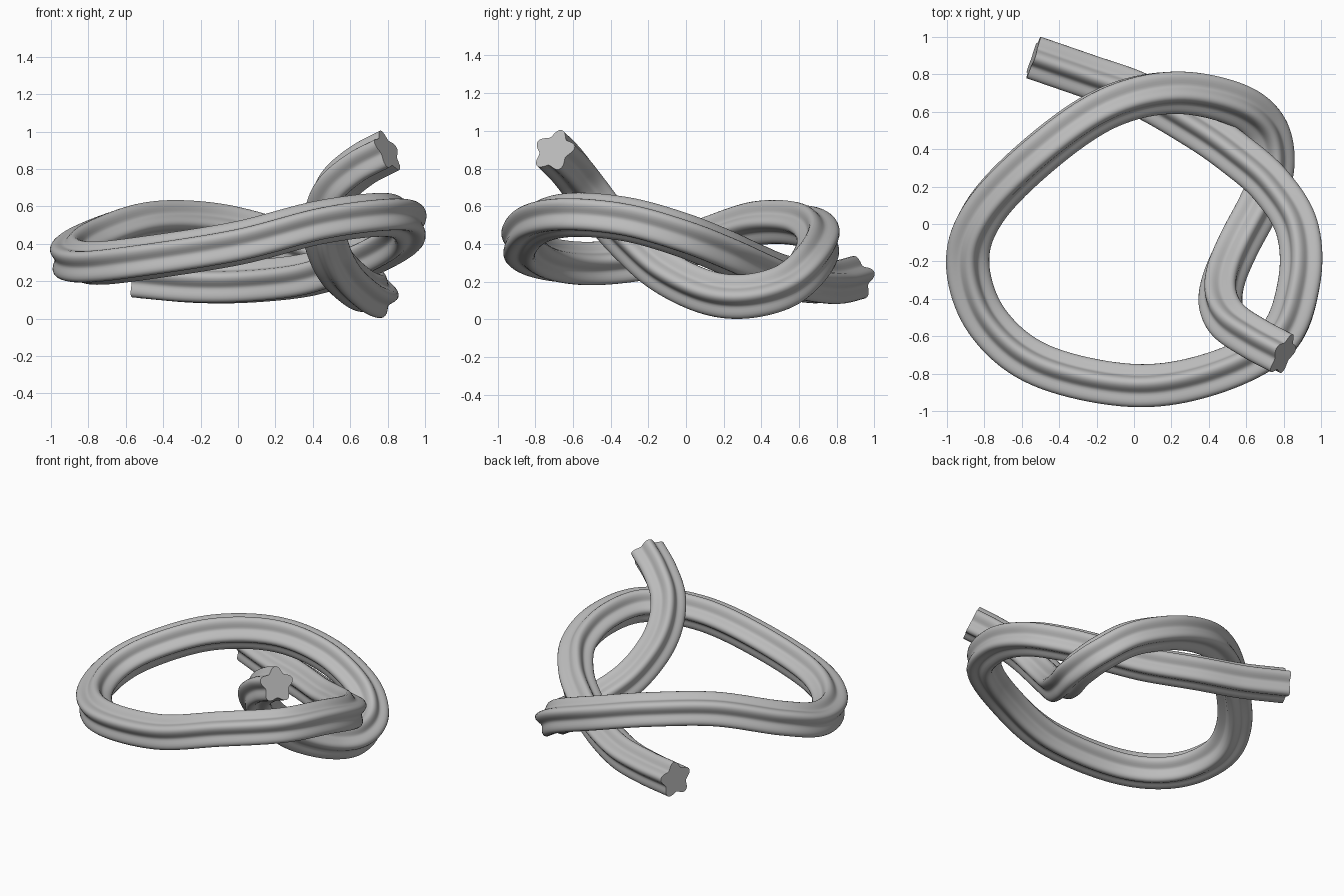
import bpy, bmesh
from math import cos, sin, pi, radians
from mathutils import Vector

cube = bpy.data.objects.get("Cube")
if cube:
    bpy.data.objects.remove(cube)

# Centre line of the knot, from the raised end to the low end
PATH = [Vector(p) for p in (
    (.8, -.7, .895), (.65, -.62, .815), (.52, -.53, .7), (.465, -.42, .555),
    (.475, -.29, .41), (.545, -.12, .26), (.66, .1, .15), (.735, .3, .12),
    (.7, .51, .17), (.53, .65, .29), (.2, .71, .42), (-.15, .625, .505),
    (-.5, .385, .51), (-.8, .08, .41), (-.895, -.2, .325), (-.79, -.52, .29),
    (-.5, -.76, .32), (0, -.87, .4), (.43, -.805, .51), (.77, -.62, .555),
    (.89, -.32, .53), (.88, -.03, .45), (.74, .2, .36), (.54, .375, .28),
    (.33, .52, .22), (.03, .69, .19), (-.25, .79, .19), (-.54, .89, .215))]
STEPS, SIDES, LOBES = 10, 60, 5
RADIUS, LOBE_DEPTH, PHASE = .104, .018, radians(-10)


def sample_path(points):
    """Smooth curve through the points."""
    ends = [2 * points[0] - points[1]] + points + [2 * points[-1] - points[-2]]
    out = []
    for a, b, c, d in zip(ends, ends[1:], ends[2:], ends[3:]):
        for i in range(STEPS):
            t = i / STEPS
            out.append(.5 * (2 * b + (c - a) * t + (2 * a - 5 * b + 4 * c - d) * t ** 2
                             + (3 * b - a - 3 * c + d) * t ** 3))
    return out + [points[-1]]


# Sweep the lobed section along the centre line without twisting
line = sample_path(PATH)
bm = bmesh.new()
rings = []
u = (line[1] - line[0]).cross(Vector((0, 0, 1)))
for i, p in enumerate(line):
    tangent = (line[min(i + 1, len(line) - 1)] - line[max(i - 1, 0)]).normalized()
    u = (u - tangent * u.dot(tangent)).normalized()
    v = tangent.cross(u)
    ring = []
    for k in range(SIDES):
        a = 2 * pi * k / SIDES
        r = RADIUS + LOBE_DEPTH * cos(LOBES * (a - PHASE))
        ring.append(bm.verts.new(p + r * (u * cos(a) + v * sin(a))))
    rings.append(ring)

for r0, r1 in zip(rings, rings[1:]):
    for k in range(SIDES):
        n = (k + 1) % SIDES
        bm.faces.new((r0[k], r0[n], r1[n], r1[k]))
# Flat end caps
bm.faces.new(rings[0][::-1])
bm.faces.new(rings[-1])
bmesh.ops.recalc_face_normals(bm, faces=bm.faces)

mesh = bpy.data.meshes.new("knotted_tube")
bm.to_mesh(mesh)
bm.free()
tube = bpy.data.objects.new("knotted_tube", mesh)
bpy.context.collection.objects.link(tube)

# Plain grey
grey = bpy.data.materials.new("plain_grey")
grey.use_nodes = True
colour = (.5, .5, .5, 1)
grey.diffuse_color = colour
grey.node_tree.nodes["Principled BSDF"].inputs["Base Color"].default_value = colour
mesh.materials.append(grey)

bpy.context.view_layer.objects.active = tube
tube.select_set(True)
bpy.ops.object.shade_smooth_by_angle(angle=radians(40))
